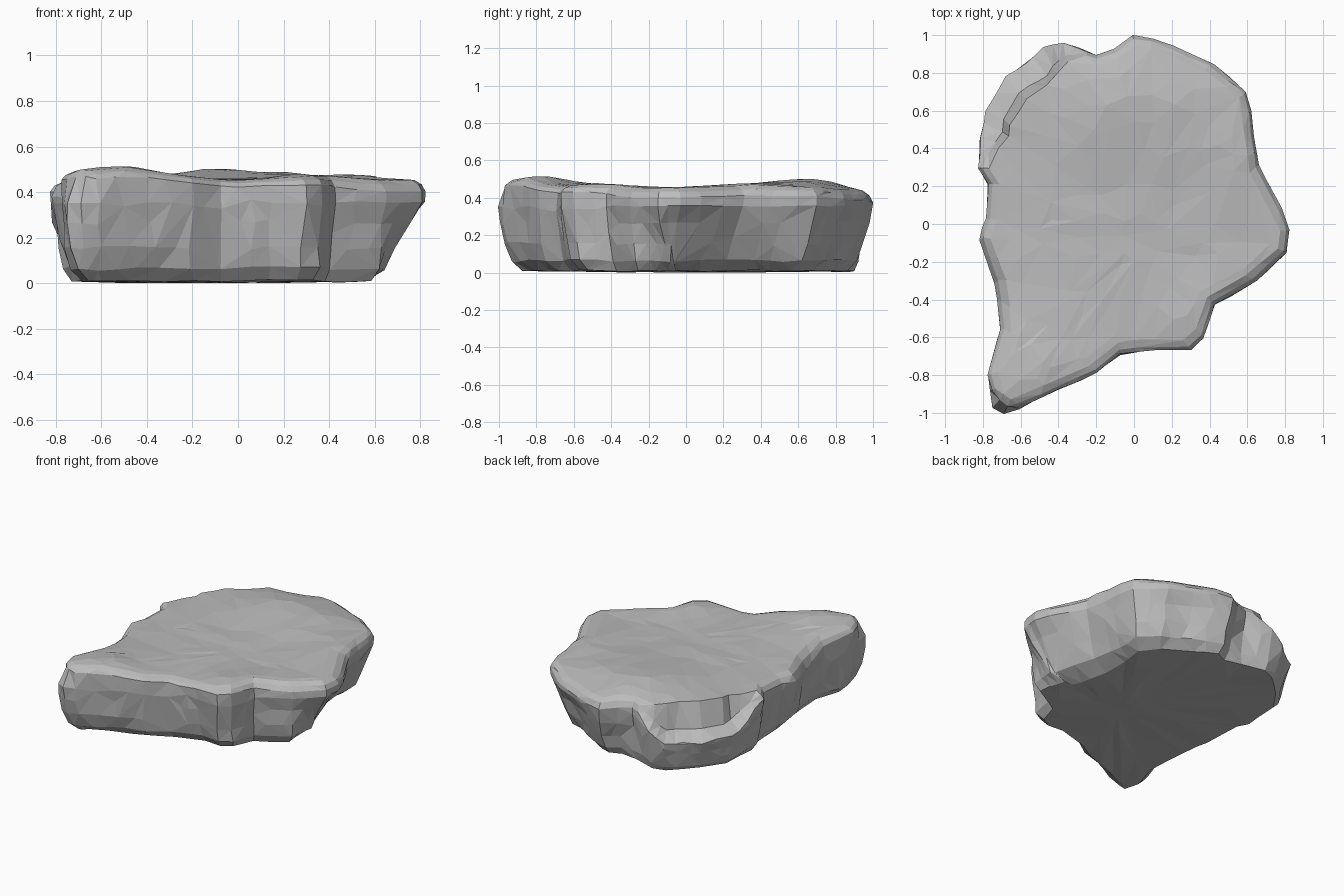
import bpy
import bmesh
import math
from mathutils import Vector, noise

default_cube = bpy.data.objects.get("Cube")
if default_cube:
    bpy.data.objects.remove(default_cube, do_unlink=True)

# Plan outline, counterclockwise from the back: x, y, inset of the underside
OUTLINE = [
    (0, 1, .14), (-.1, .93, .1), (-.2, .9, .05), (-.37, .95, .05), (-.48, .93, .07),
    (-.68, .77, .09), (-.79, .6, .09), (-.82, .3, .09), (-.77, .22, .08), (-.78, .03, .1),
    (-.82, -.08, .14), (-.74, -.32, .1), (-.71, -.56, .08), (-.78, -.8, .1), (-.75, -.97, .13),
    (-.69, -1, .14), (-.62, -.98, .13), (-.2, -.79, .1), (-.07, -.69, .08), (.15, -.66, .1),
    (.3, -.66, .1), (.37, -.6, .08), (.43, -.42, .07), (.65, -.3, .08), (.81, -.15, .28),
    (.82, -.03, .34), (.75, .13, .32), (.66, .3, .26), (.62, .6, .23), (.6, .7, .22),
    (.43, .84, .19), (.1, .98, .15),
]
CENTRE = Vector((.05, -.1))
SPACING = .07


def bump(x, y, cx, cy, width):
    """Smooth round hill of height one."""
    return math.exp(-((x - cx) ** 2 + (y - cy) ** 2) / (2 * width ** 2))


def top_height(x, y):
    """Gently rolling upper surface, raised at the front and the back."""
    z = .459 + .055 * bump(x, y, -.55, -.8, .22)
    z += .045 * bump(x, y, -.05, .62, .22) + .015 * bump(x, y, .5, .4, .25)
    z += .018 * bump(x, y, .33, -.5, .18)
    return z - .03 * max(0, y - .7) / .3


def shelf_amount(p):
    """One on the stepped back right corner, zero elsewhere."""
    angle = math.degrees(math.atan2(p.y, p.x))
    return max(0, min(1, (angle - 106) / 12, (158 - angle) / 12))


def front_amount(p):
    """One along the steep front wall, zero elsewhere."""
    return max(0, min(1, (-p.y - .35) / .25))


def resample(points):
    """Split long outline segments evenly."""
    result = []
    for start, end in zip(points, points[1:] + points[:1]):
        a, b = Vector(start), Vector(end)
        steps = max(1, round((b - a).xy.length / SPACING))
        result += [a.lerp(b, i / steps) for i in range(steps)]
    return result


columns = resample(OUTLINE)
count = len(columns)


def inward(i):
    """Direction from the outline into the rock."""
    along = columns[(i + 2) % count].xy - columns[i - 2].xy
    normal = Vector((-along.y, along.x)).normalized()
    toward = (CENTRE - columns[i].xy).normalized()
    return (normal + toward * .6).normalized()


def side_ring(share, height):
    """Ring on the wall, steeper at the front and lower under the shelf."""
    ring = []
    for i, c in enumerate(columns):
        p = c.xy + inward(i) * c.z * share ** (1 + .5 * front_amount(c))
        ring.append(Vector((p.x, p.y, height * (1 - .4 * shelf_amount(c)))))
    return ring


def crest_ring(inset, shelf_inset, tip_inset, drop, shelf_drop):
    """Ring near the top edge: stepped at the shelf, cut back at the tip."""
    ring = []
    for i, c in enumerate(columns):
        s = shelf_amount(c)
        worn = bump(c.x, c.y, -.76, -.35, .22)
        tip = bump(c.x, c.y, -.75, -1, .07)
        p = c.xy + inward(i) * (inset * (1 + .3 * worn) + shelf_inset * s + tip_inset * tip)
        fall = drop * (1 + .6 * worn - .4 * front_amount(c)) + shelf_drop * s
        ring.append(Vector((p.x, p.y, top_height(p.x, p.y) - fall)))
    return ring


def shrink(ring, factor, surface):
    """Copy a ring toward the centre and lay it on a surface."""
    result = []
    for v in ring:
        p = CENTRE.lerp(v.xy, factor)
        result.append(Vector((p.x, p.y, surface(p.x, p.y))))
    return result


def underside(x, y):
    return .01


# Rings from the underside, up the wall and over the top
base = side_ring(1, .015)
rim = crest_ring(.055, .1, .04, .005, 0)
rings = [shrink(base, f, underside) for f in (.1, .4, .75)]
rings += [base, side_ring(.62, .07), side_ring(.4, .16), side_ring(.2, .27),
          side_ring(0, .36), crest_ring(0, 0, .05, .055, .16),
          crest_ring(.02, .09, .05, .025, .15), rim]
rings += [shrink(rim, f, top_height) for f in (.9, .77, .63, .48, .32, .15)]

# Skin the rings
bm = bmesh.new()
loops = [[bm.verts.new(p) for p in ring] for ring in rings]
for low, high in zip(loops, loops[1:]):
    for i in range(count):
        j = (i + 1) % count
        bm.faces.new((low[i], low[j], high[j], high[i]))
bm.faces.new(list(reversed(loops[0])))
bm.faces.new(loops[-1])

# Rough the surface, more on the walls than on the top and underside
for v in bm.verts:
    p = v.co.copy()
    wall = .05 < p.z < .36
    rough = noise.noise_vector(p * 4.5) + noise.noise_vector(p * 10) * .6
    v.co += Vector((rough.x, rough.y, rough.z * .6)) * (.02 if wall else .013)
bmesh.ops.triangulate(bm, faces=bm.faces[:])
bmesh.ops.recalc_face_normals(bm, faces=bm.faces[:])

# Rest the lowest point on the floor
floor = min(v.co.z for v in bm.verts)
bmesh.ops.translate(bm, verts=bm.verts[:], vec=(0, 0, -floor))

mesh = bpy.data.meshes.new("flat_rock")
bm.to_mesh(mesh)
bm.free()
rock = bpy.data.objects.new("flat_rock", mesh)
bpy.context.collection.objects.link(rock)

# Irregular flat facets
facets = rock.modifiers.new("facets", "DECIMATE")
facets.ratio = .36

# Stone colour
stone = bpy.data.materials.new("grey_stone")
stone.use_nodes = True
grey = (.5, .5, .5, 1)
stone.diffuse_color = grey
shader = stone.node_tree.nodes["Principled BSDF"]
shader.inputs["Base Color"].default_value = grey
shader.inputs["Roughness"].default_value = .9
mesh.materials.append(stone)
